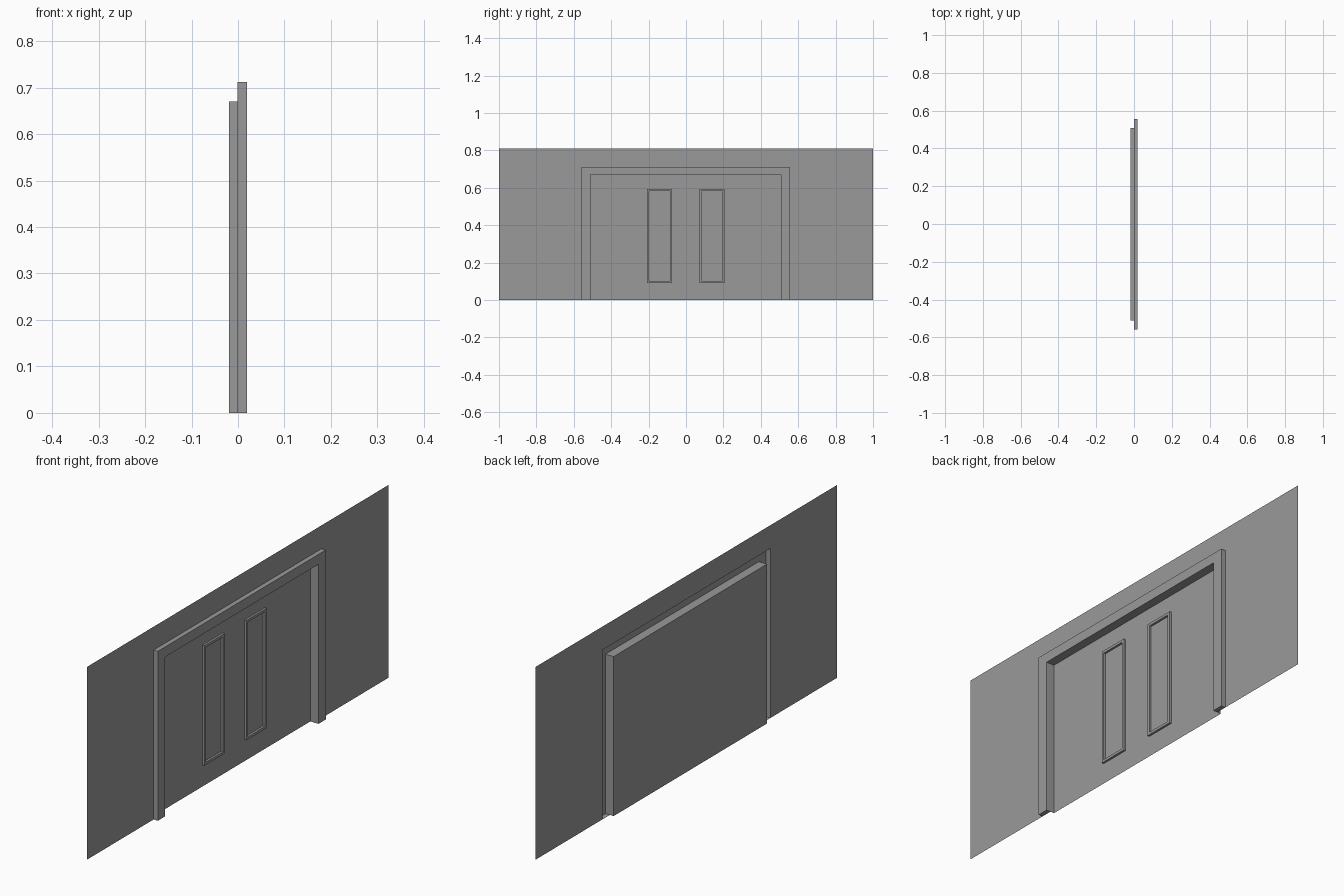
import bpy, bmesh

if "Cube" in bpy.data.objects:
    bpy.data.objects.remove(bpy.data.objects["Cube"])

grey = bpy.data.materials.new("plain_grey")
grey.use_nodes = True
grey.diffuse_color = (0.32, 0.32, 0.32, 1)
grey.node_tree.nodes["Principled BSDF"].inputs["Base Color"].default_value = (0.32, 0.32, 0.32, 1)

# Depths along x
BACK, WALL, FRONT = -0.019, -0.001, 0.019
# Doorway outlines: right edge, left edge, top
EDGE = (-1.0, 1.0, 0.81)
OUTER = (-0.559, 0.556, 0.712)
INNER = (-0.511, 0.507, 0.67)


def arch(bm, x, outline):
    y0, y1, top = outline
    return [bm.verts.new((x, y, z)) for y, z in ((y0, 0), (y0, top), (y1, top), (y1, 0))]


def bridge(bm, a, b, closed=False):
    n = len(a)
    for i in range(n if closed else n - 1):
        j = (i + 1) % n
        bm.faces.new((a[i], a[j], b[j], b[i]))


def finish(bm, name):
    bmesh.ops.recalc_face_normals(bm, faces=bm.faces)
    # Open sheets face the front of the doorway
    biggest = max(bm.faces, key=lambda f: abs(f.normal.x) * f.calc_area())
    if biggest.normal.x < 0 and any(e.is_boundary for e in bm.edges):
        bmesh.ops.reverse_faces(bm, faces=bm.faces)
    mesh = bpy.data.meshes.new(name)
    bm.to_mesh(mesh)
    bm.free()
    mesh.materials.append(grey)
    obj = bpy.data.objects.new(name, mesh)
    bpy.context.collection.objects.link(obj)
    return obj


# Thin wall around the doorway
bm = bmesh.new()
bridge(bm, arch(bm, WALL, EDGE), arch(bm, WALL, OUTER))
finish(bm, "wall")

# Raised surround, hollow behind, with closed feet
bm = bmesh.new()
root = arch(bm, WALL, OUTER)
outer = arch(bm, FRONT, OUTER)
inner = arch(bm, FRONT, INNER)
inner_root = arch(bm, WALL, INNER)
bridge(bm, root, outer)
bridge(bm, outer, inner)
bridge(bm, inner, inner_root)
for i in (0, 3):
    bm.faces.new((root[i], outer[i], inner[i], inner_root[i]))
finish(bm, "door_surround")

# Sunken door with its reveal
bm = bmesh.new()
rim = arch(bm, WALL, INNER)
panel = arch(bm, BACK, INNER)
bridge(bm, rim, panel)
bm.faces.new(panel)
finish(bm, "door_panel")


# Raised rectangular mouldings on the door
def moulding(name, yc):
    bm = bmesh.new()
    loops = []
    for x, hy, hz in ((BACK, 0.067, 0.252), (BACK + 0.009, 0.067, 0.252),
                      (BACK + 0.009, 0.056, 0.241), (BACK, 0.056, 0.241)):
        loops.append([bm.verts.new((x, yc + sy * hy, 0.342 + sz * hz))
                      for sy, sz in ((-1, -1), (1, -1), (1, 1), (-1, 1))])
    for a, b in zip(loops, loops[1:] + loops[:1]):
        bridge(bm, a, b, closed=True)
    finish(bm, name)


moulding("right_panel_moulding", -0.141)
moulding("left_panel_moulding", 0.138)
